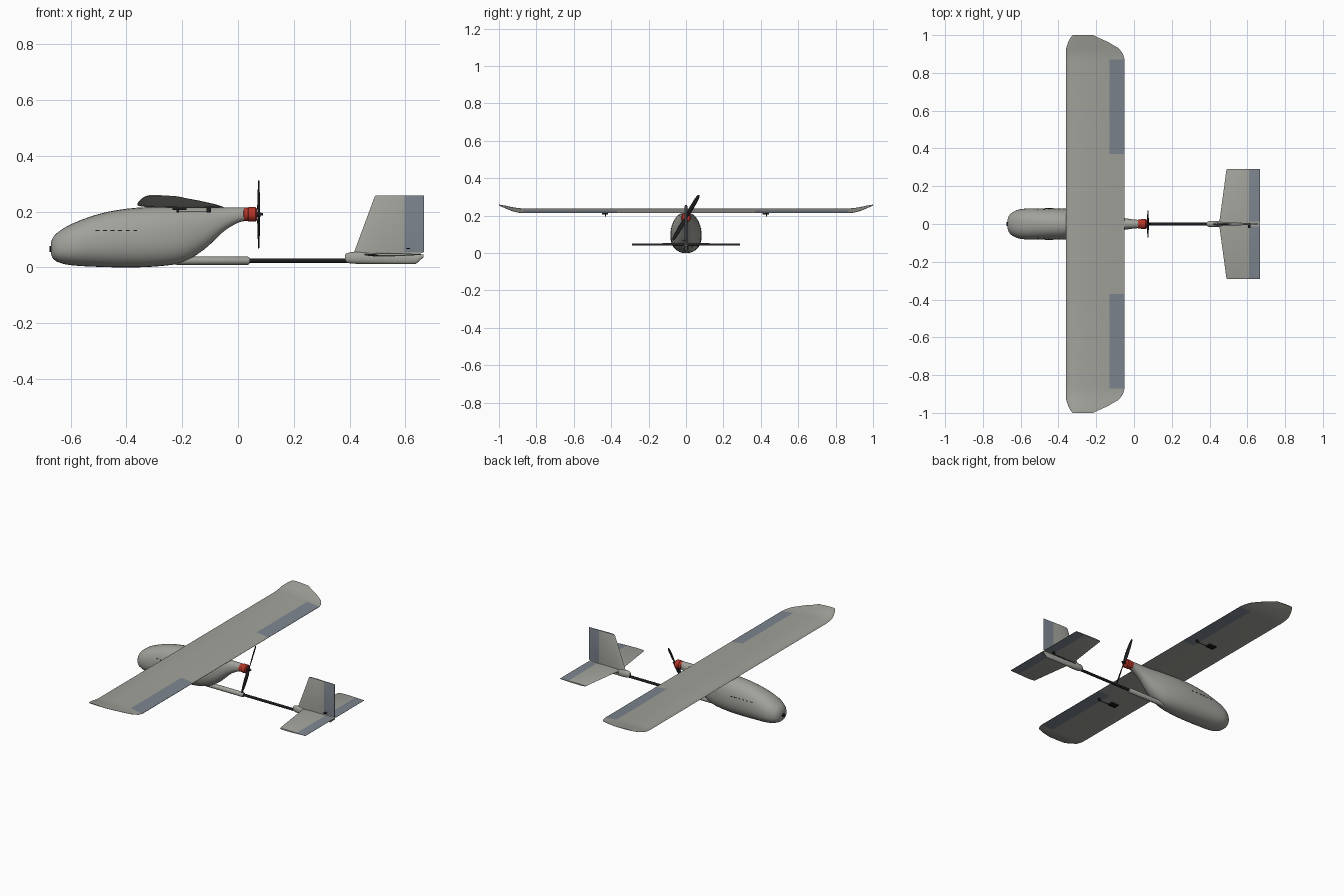
import bpy, bmesh
from math import cos, sin, pi, radians, copysign
from mathutils import Vector, Matrix

if "Cube" in bpy.data.objects:
    bpy.data.objects.remove(bpy.data.objects["Cube"], do_unlink=True)

parts = []


def material(name, rgb):
    m = bpy.data.materials.new(name)
    m.use_nodes = True
    m.diffuse_color = (*rgb, 1)
    m.node_tree.nodes["Principled BSDF"].inputs["Base Color"].default_value = (*rgb, 1)
    return m


GREY = material("foam grey", (0.36, 0.36, 0.33))
BLUE = material("flap blue grey", (0.205, 0.235, 0.275))
BLACK = material("carbon black", (0.012, 0.012, 0.014))
RED = material("motor red", (0.46, 0.035, 0.022))


def loft(name, rings, mats, rule=None):
    """Skin closed rings of points, cap both ends, colour faces by a rule."""
    bm = bmesh.new()
    loops = [[bm.verts.new(p) for p in ring] for ring in rings]
    for a, b in zip(loops, loops[1:]):
        for i in range(len(a)):
            j = (i + 1) % len(a)
            bm.faces.new((a[i], a[j], b[j], b[i]))
    bm.faces.new(loops[0])
    bm.faces.new(loops[-1])
    bmesh.ops.recalc_face_normals(bm, faces=bm.faces)
    if rule:
        for f in bm.faces:
            f.material_index = int(rule(f.calc_center_median()))
    mesh = bpy.data.meshes.new(name)
    bm.to_mesh(mesh)
    bm.free()
    for m in mats:
        mesh.materials.append(m)
    ob = bpy.data.objects.new(name, mesh)
    bpy.context.collection.objects.link(ob)
    parts.append(ob)
    return ob


def tube(name, stations, y, z, mat, sides=16):
    """Turned part along x from (x, radius) stations."""
    turn = [2 * pi * i / sides for i in range(sides)]
    loft(name, [[(x, y + r * cos(a), z + r * sin(a)) for a in turn] for x, r in stations], [mat])


def box(name, lo, hi, mat):
    corners = [(lo[1], lo[2]), (hi[1], lo[2]), (hi[1], hi[2]), (lo[1], hi[2])]
    loft(name, [[(x, y, z) for y, z in corners] for x in (lo[0], hi[0])], [mat])


def interpolate(stations, x):
    """Smooth interpolation through stations keyed by their first value."""
    n = len(stations)
    k = max(i for i in range(n - 1) if stations[i][0] <= x or i == 0)
    p, q = stations[k], stations[k + 1]
    o, r = stations[max(k - 1, 0)], stations[min(k + 2, n - 1)]
    h = q[0] - p[0]
    t = (x - p[0]) / h
    out = []
    for c in range(1, len(p)):
        m0 = (q[c] - o[c]) / (q[0] - o[0]) * h
        m1 = (r[c] - p[c]) / (r[0] - p[0]) * h
        out.append((2*t**3 - 3*t*t + 1) * p[c] + (t**3 - 2*t*t + t) * m0
                   + (3*t*t - 2*t**3) * q[c] + (t**3 - t*t) * m1)
    return out


def egg(x, lo, hi, half, sides=32):
    """Egg section, fuller towards the bottom."""
    mid = lo + 0.45 * (hi - lo)
    ring = []
    for i in range(sides):
        c, s = cos(2 * pi * i / sides), sin(2 * pi * i / sides)
        reach = hi - mid if s > 0 else mid - lo
        ring.append((x, half * copysign(abs(c) ** 0.88, c), mid + reach * copysign(abs(s) ** 0.92, s)))
    return ring


# Fuselage pod, sections given as x, bottom, top, half width
BODY = [(-0.67, 0.048, 0.09, 0.022), (-0.663, 0.032, 0.107, 0.042), (-0.645, 0.019, 0.126, 0.061),
        (-0.6, 0.008, 0.154, 0.079), (-0.5, 0.002, 0.191, 0.083), (-0.4, 0.0, 0.21, 0.083),
        (-0.3, 0.003, 0.217, 0.079), (-0.2, 0.018, 0.217, 0.066), (-0.12, 0.065, 0.215, 0.047),
        (-0.05, 0.13, 0.214, 0.031), (0.0, 0.16, 0.214, 0.024), (0.022, 0.166, 0.214, 0.022)]
xs = []
for p, q in zip(BODY, BODY[1:]):
    xs += [p[0] + (q[0] - p[0]) * i / 3 for i in range(3)]
xs.append(BODY[-1][0])
loft("fuselage", [egg(x, *interpolate(BODY, x)) for x in xs], [GREY])
tube("nose_camera", [(-0.675, 0.011), (-0.667, 0.011)], 0, 0.066, BLACK)

# Cooling slots along both fuselage sides
for i in range(6):
    x = -0.51 + 0.027 * i
    lo, hi, half = interpolate(BODY, x)
    rise = (0.132 - lo - 0.45 * (hi - lo)) / (0.55 * (hi - lo))
    wide = half * (1 - max(rise, 0) ** 2.17) ** 0.44
    for side in (-1, 1):
        y = side * wide
        box("side_slot", (x, y - 0.002, 0.1305), (x + 0.013, y + 0.002, 0.1335), BLACK)


def airfoil(span, le, te, lift, thick, hinge, under, droop, upright):
    hinge = min(hinge, te - 0.26 * (te - le))
    shape = [(0, 0), (0.03, 0.4), (0.12, 0.75), (0.3, 0.97), (0.5, 1), (0.75, 0.82), (1, 0.55)]
    upper = [(le + (hinge - le) * t, f) for t, f in shape] + [(te, 0.07)]
    outline = [(x, f * thick) for x, f in upper] + [(x, -under * f * thick) for x, f in upper[:0:-1]]
    ring = []
    for x, h in outline:
        h += lift - droop * (x - le)
        ring.append((x, h, span) if upright else (x, span, h))
    return ring


def surface(name, rows, hinge, flap, under=1.0, droop=0.0, upright=False):
    """Flying surface whose faces behind the hinge form the coloured flap."""
    axis = 2 if upright else 1
    rings = [airfoil(*row, hinge, under, droop, upright) for row in rows]
    loft(name, rings, [GREY, BLUE],
         lambda c: c.x > hinge and flap[0] < abs(c[axis]) < flap[1])


def both_sides(rows):
    return [(-r[0], *r[1:]) for r in reversed(rows)] + rows


# Main wing with upswept tips and ailerons: span, leading, trailing, lift, thickness
half_wing = [(0.37, -0.36, -0.05, 0.222, 0.019), (0.87, -0.36, -0.05, 0.222, 0.019),
             (0.9, -0.36, -0.058, 0.225, 0.018), (0.93, -0.359, -0.08, 0.232, 0.016),
             (0.965, -0.348, -0.14, 0.244, 0.011), (0.985, -0.337, -0.185, 0.251, 0.007),
             (1.0, -0.325, -0.215, 0.257, 0.003)]
surface("main_wing", both_sides(half_wing), -0.13, (0.37, 0.871), under=0.3, droop=0.025)

# Aileron servos, pushrods and horns under the wing
for y in (-0.43, 0.43):
    box("aileron_servo", (-0.235, y - 0.02, 0.206), (-0.185, y + 0.014, 0.216), BLACK)
    box("servo_arm", (-0.22, y - 0.003, 0.197), (-0.212, y + 0.003, 0.212), BLACK)
    tube("aileron_pushrod", [(-0.218, 0.0015), (-0.098, 0.0015)], y, 0.199, BLACK, 6)
    box("aileron_horn", (-0.112, y - 0.002, 0.196), (-0.096, y + 0.002, 0.216), BLACK)

# Motor, shaft hub and twisted two-blade propeller
tube("motor", [(0.018, 0.02), (0.021, 0.024), (0.036, 0.024), (0.038, 0.026), (0.062, 0.026),
               (0.068, 0.021)], 0, 0.19, RED, 20)
tube("propeller_hub", [(0.066, 0.009), (0.08, 0.009), (0.081, 0.005), (0.089, 0.004)], 0, 0.19, BLACK)
blade_turn = Matrix.Rotation(radians(-30), 3, 'X')
for name, flip in (("upper_blade", 0), ("lower_blade", pi)):
    turn = Matrix.Rotation(flip, 3, 'X') @ blade_turn
    rings = []
    for r, chord, pitch in ((0.0, 0.012, 35), (0.03, 0.022, 28), (0.06, 0.025, 20),
                            (0.11, 0.021, 13), (0.132, 0.015, 10), (0.139, 0.007, 8)):
        twist = Matrix.Rotation(radians(pitch), 3, 'Z')
        ring = [twist @ Vector((0.0022 * sin(a), chord / 2 * cos(a), r))
                for a in (2 * pi * i / 10 for i in range(10))]
        rings.append([turn @ p + Vector((0.074, 0, 0.19)) for p in ring])
    loft(name, rings, [BLACK])

# Tail boom: foam sleeve and carbon tube
tube("boom_sleeve", [(-0.3, 0.012), (-0.22, 0.0145), (0.036, 0.0145), (0.041, 0.012)], 0, 0.024, GREY)
tube("tail_boom", [(-0.2, 0.008), (0.42, 0.008)], 0, 0.024, BLACK)

# Tail pod that carries the fin and stabilizer
POD = [(0.383, 0.022, 0.045, 0.007), (0.389, 0.017, 0.051, 0.013), (0.405, 0.014, 0.055, 0.017),
       (0.44, 0.012, 0.056, 0.017), (0.5, 0.012, 0.054, 0.013), (0.6, 0.012, 0.05, 0.01),
       (0.637, 0.012, 0.047, 0.008), (0.664, 0.036, 0.046, 0.006)]
loft("tail_pod", [egg(*p, sides=20) for p in POD], [GREY])

# Stabilizer with elevator, fin with rudder
surface("stabilizer", both_sides([(0.012, 0.452, 0.667, 0.046, 0.007), (0.285, 0.489, 0.667, 0.046, 0.006),
                                  (0.29, 0.492, 0.667, 0.046, 0.004)]), 0.608, (0.011, 0.3))
surface("fin", [(0.045, 0.412, 0.64, 0, 0.009), (0.055, 0.416, 0.667, 0, 0.009),
                (0.252, 0.489, 0.667, 0, 0.007), (0.257, 0.492, 0.667, 0, 0.005)],
        0.597, (0.053, 0.3), upright=True)

# Control horns on the tail
box("elevator_horn", (0.612, 0.03, 0.03), (0.626, 0.034, 0.046), BLACK)
box("rudder_horn", (0.603, -0.022, 0.066), (0.617, 0, 0.07), BLACK)
tube("tail_pushrod", [(0.45, 0.0018), (0.62, 0.0018)], 0.02, 0.036, BLACK, 6)

# Smooth the rounded surfaces while keeping real edges sharp
bpy.ops.object.select_all(action='DESELECT')
for ob in parts:
    ob.select_set(True)
bpy.context.view_layer.objects.active = parts[0]
bpy.ops.object.shade_smooth_by_angle(angle=radians(35))
